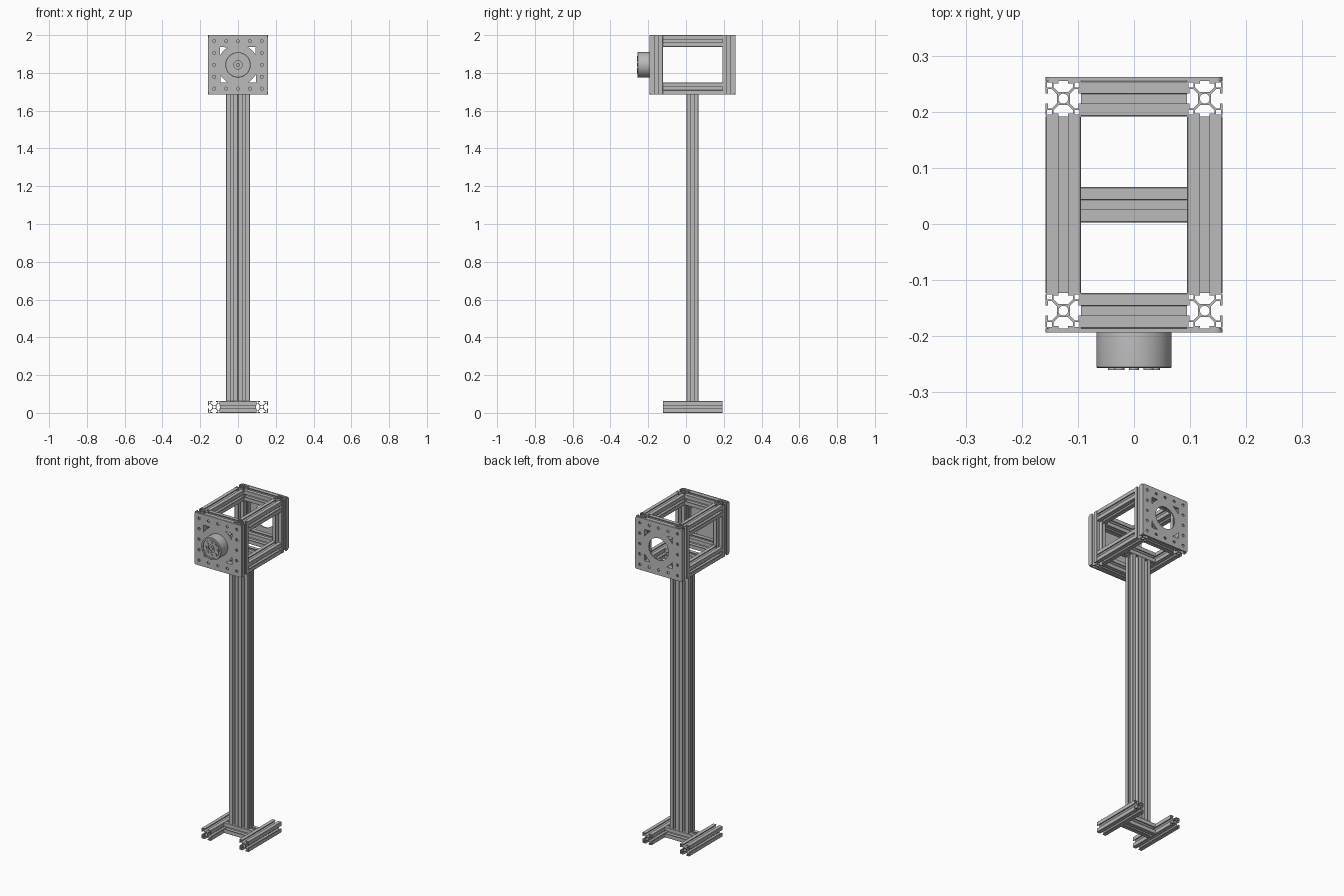
import bpy, bmesh, math
from math import pi, sin, cos
from mathutils import Matrix

if "Cube" in bpy.data.objects:
    bpy.data.objects.remove(bpy.data.objects["Cube"], do_unlink=True)

U = 0.063           # side of one square rail
MM = U / 30         # rail section is drawn on a 30 unit square
MID_Y = 0.0345      # centre of the column, base and box
TOP, BOX = 2.0, 5 * U
BOX_Z = TOP - BOX / 2
PLATE = 0.007

metal = bpy.data.materials.new("brushed_grey_metal")
metal.use_nodes = True
grey = (0.5, 0.5, 0.5, 1)
metal.diffuse_color = grey
metal.node_tree.nodes["Principled BSDF"].inputs["Base Color"].default_value = grey


def add_object(name, mesh, loc=(0, 0, 0), rot=(0, 0, 0)):
    ob = bpy.data.objects.new(name, mesh)
    bpy.context.collection.objects.link(ob)
    ob.location, ob.rotation_euler = loc, rot
    if not mesh.materials:
        mesh.materials.append(metal)
    return ob


def circle(r, n, cx=0, cy=0):
    return [(cx + r * cos(2 * pi * i / n), cy + r * sin(2 * pi * i / n)) for i in range(n)]


def square(h, cx, cy):
    return [(cx - h, cy - h), (cx + h, cy - h), (cx + h, cy + h), (cx - h, cy + h)]


def turn(pts, k):
    """Rotate 2D points by k quarter turns."""
    for _ in range(k):
        pts = [(-y, x) for x, y in pts]
    return pts


def extrude_loops(name, loops, depth):
    """Extrude an outline with holes, centred on its local z axis."""
    cu = bpy.data.curves.new(name, 'CURVE')
    cu.dimensions, cu.fill_mode, cu.extrude = '2D', 'BOTH', depth / 2
    for pts in loops:
        sp = cu.splines.new('POLY')
        sp.points.add(len(pts) - 1)
        for p, (x, y) in zip(sp.points, pts):
            p.co = (x, y, 0, 1)
        sp.use_cyclic_u = True
    tmp = bpy.data.objects.new(name, cu)
    bpy.context.collection.objects.link(tmp)
    deps = bpy.context.evaluated_depsgraph_get()
    mesh = bpy.data.meshes.new_from_object(tmp.evaluated_get(deps))
    bpy.data.objects.remove(tmp, do_unlink=True)
    bm = bmesh.new()
    bm.from_mesh(mesh)
    bmesh.ops.remove_doubles(bm, verts=bm.verts, dist=1e-5)
    bmesh.ops.recalc_face_normals(bm, faces=bm.faces)
    for f in bm.faces:
        f.smooth = False
    bm.to_mesh(mesh)
    bm.free()
    mesh.materials.clear()
    mesh.materials.append(metal)
    mesh.name = name
    return mesh


# T-slot rail section: slotted outline, round bore, hollow corners
half_slot = [(4.2, 15), (4.2, 12.8), (8.2, 12.8), (8.2, 9.7), (4, 5.5)]
side = [(14.2, 15)] + half_slot + [(-x, y) for x, y in reversed(half_slot)] + [(-14.2, 15)]
section = [sum((turn(side, k) for k in range(4)), []), circle(4.2, 20)]
section += [turn(square(2.1, 11.6, 11.6), k) for k in range(4)]
section = [[(x * MM, y * MM) for x, y in loop] for loop in section]

ROT = {'x': (0, pi / 2, 0), 'y': (pi / 2, 0, 0), 'z': (0, 0, 0)}
rails = {}


def rail(name, axis, length, loc):
    if length not in rails:
        rails[length] = extrude_loops("rail_section", section, length)
    return add_object(name, rails[length], loc, ROT[axis])


# Base: two feet and a cross bar
for s, label in ((1, "left"), (-1, "right")):
    rail(f"{label}_foot", 'y', 5 * U, (s * 2 * U, MID_Y, U / 2))
rail("base_cross_bar", 'x', 3 * U, (0, MID_Y, U / 2))

# Column: two rails side by side
column_len = TOP - BOX - U
for s, label in ((1, "left"), (-1, "right")):
    rail(f"{label}_column_rail", 'z', column_len, (s * U / 2, MID_Y, U + column_len / 2))

# Box frame: corner posts, side rails, cross rails
for sx, lx in ((1, "left"), (-1, "right")):
    for sy, ly in ((1, "back"), (-1, "front")):
        rail(f"{ly}_{lx}_post", 'z', 5 * U, (sx * 2 * U, MID_Y + sy * 3 * U, BOX_Z))
for sz, lz in ((1, "top"), (-1, "bottom")):
    z = BOX_Z + sz * 2 * U
    for sx, lx in ((1, "left"), (-1, "right")):
        rail(f"{lz}_{lx}_side_rail", 'y', 5 * U, (sx * 2 * U, MID_Y, z))
    for sy, ly in ((1, "back"), (-1, "front")):
        rail(f"{lz}_{ly}_cross_rail", 'x', 3 * U, (0, MID_Y + sy * 3 * U, z))
rail("column_support_rail", 'x', 3 * U, (0, MID_Y, BOX_Z - 2 * U))

# End plates: rounded square, centre hole, bolt holes, corner openings
R, h = 0.012, BOX / 2
corner = [(h - R + R * cos(a * pi / 12), h - R + R * sin(a * pi / 12)) for a in range(7)]
opening = [(0.094, 0.094)] + [(0.107 * cos(math.radians(a)), 0.107 * sin(math.radians(a)))
                              for a in range(62, 27, -4)]
plate = [sum((turn(corner, k) for k in range(4)), []), circle(0.066, 48)]
plate += [turn(opening, k) for k in range(4)]
plate += [circle(0.008, 16, i * U, j * U) for i in range(-2, 3) for j in range(-2, 3)
          if max(abs(i), abs(j)) == 2]
plate_mesh = extrude_loops("end_plate", plate, PLATE)
FRONT_Y = MID_Y - 3.5 * U - PLATE
add_object("front_plate", plate_mesh, (0, FRONT_Y + PLATE / 2, BOX_Z), ROT['y'])
add_object("back_plate", plate_mesh, (0, MID_Y + 3.5 * U + PLATE / 2, BOX_Z), ROT['y'])

# Round lamp head: lathed body with grooved face, plus a ring of studs
face = 0.064
profile = [(0, -PLATE), (0.066, -PLATE), (0.067, 0), (0.067, face - 0.002), (0.065, face),
           (0.056, face), (0.056, face - 0.006), (0.051, face - 0.006), (0.051, face),
           (0.022, face), (0.022, face - 0.01), (0.010, face - 0.01), (0.010, face), (0, face)]
bm = bmesh.new()
verts = [bm.verts.new((r, 0, d)) for r, d in profile]
edges = [bm.edges.new(pair) for pair in zip(verts, verts[1:])]
bmesh.ops.spin(bm, geom=verts + edges, cent=(0, 0, 0), axis=(0, 0, 1),
               angle=2 * pi, steps=48, use_duplicate=False)
bmesh.ops.remove_doubles(bm, verts=bm.verts, dist=1e-5)
for k in range(8):
    a = k * pi / 4
    bmesh.ops.create_cone(bm, cap_ends=True, segments=16, radius1=0.009, radius2=0.009, depth=0.006,
                          matrix=Matrix.Translation((0.037 * cos(a), 0.037 * sin(a), face)))
bmesh.ops.recalc_face_normals(bm, faces=bm.faces)
mesh = bpy.data.meshes.new("lamp_head")
bm.to_mesh(mesh)
bm.free()
lamp = add_object("lamp_head", mesh, (0, FRONT_Y, BOX_Z), ROT['y'])

# Smooth round surfaces, keep edges sharp
bpy.ops.object.select_all(action='DESELECT')
lamp.select_set(True)
bpy.context.view_layer.objects.active = lamp
bpy.ops.object.shade_smooth_by_angle(angle=math.radians(30))
